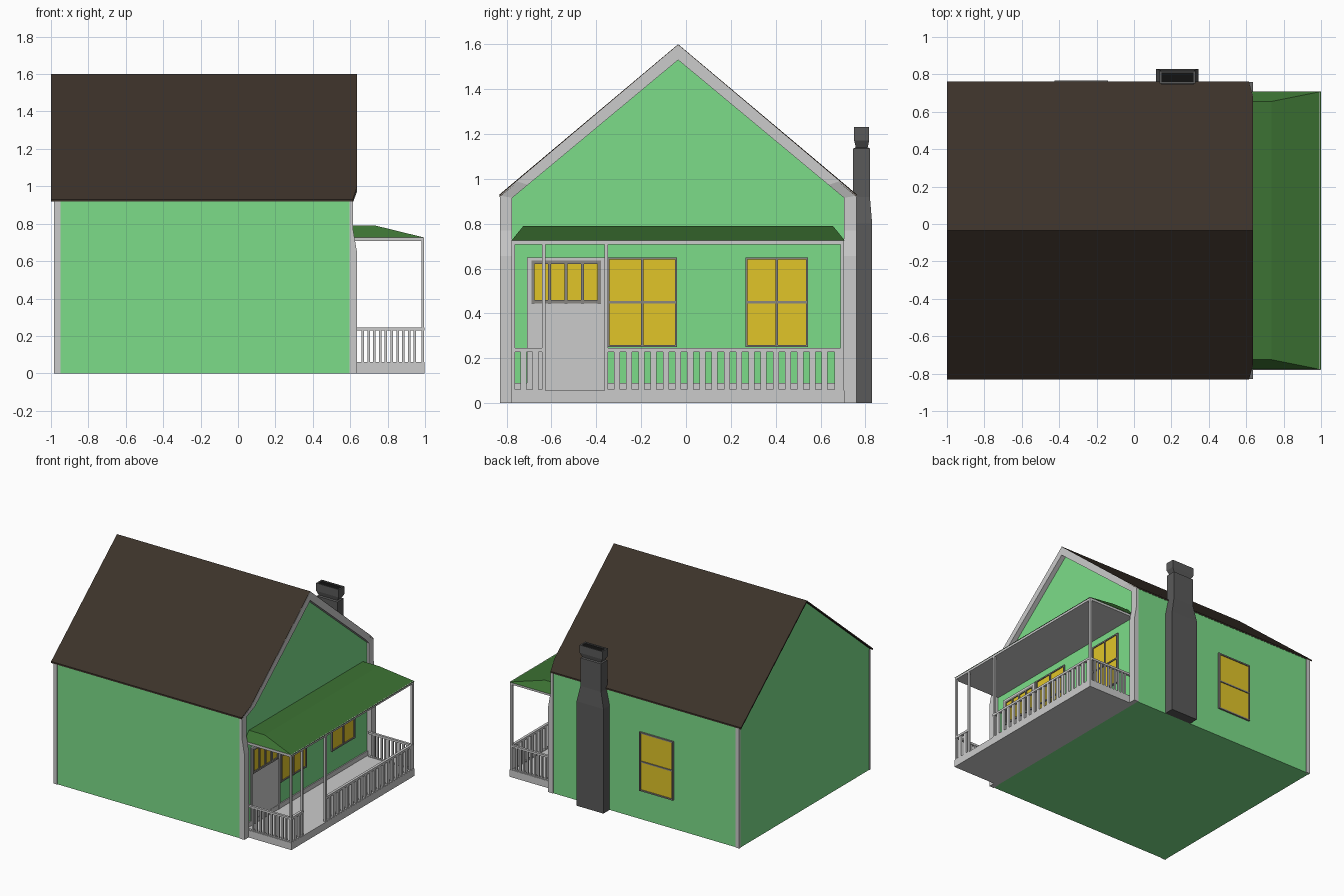
import bpy, bmesh
from mathutils import Vector

if "Cube" in bpy.data.objects:
    bpy.data.objects.remove(bpy.data.objects["Cube"])

C = -0.035          # y of the ridge line; house is symmetric about it


def material(name, rgb):
    m = bpy.data.materials.new(name)
    m.diffuse_color = (*rgb, 1)
    m.use_nodes = True
    m.node_tree.nodes["Principled BSDF"].inputs["Base Color"].default_value = m.diffuse_color
    return m


GREEN = material("wall_green", (0.20, 0.72, 0.25))
ROOF = material("roof_brown", (0.045, 0.032, 0.023))
PORCH = material("porch_roof_green", (0.045, 0.17, 0.033))
GLASS = material("lit_window", (0.75, 0.56, 0.022))
FRAME = material("window_frame", (0.25, 0.24, 0.22))
STONE = material("chimney_grey", (0.10, 0.10, 0.10))
BLACK = material("flue_black", (0.006, 0.006, 0.006))


def finish(name, bm, mat=None):
    bmesh.ops.recalc_face_normals(bm, faces=bm.faces)
    me = bpy.data.meshes.new(name)
    bm.to_mesh(me)
    bm.free()
    if mat:
        me.materials.append(mat)
    ob = bpy.data.objects.new(name, me)
    bpy.context.collection.objects.link(ob)
    return ob


def boxes(name, items, mat=None):
    """One object from several boxes (x0, x1, y0, y1, z0, z1)."""
    bm = bmesh.new()
    for x0, x1, y0, y1, z0, z1 in items:
        vs = bmesh.ops.create_cube(bm, size=1)["verts"]
        for v in vs:
            v.co = ((x0 + x1) / 2 + v.co.x * (x1 - x0),
                    (y0 + y1) / 2 + v.co.y * (y1 - y0),
                    (z0 + z1) / 2 + v.co.z * (z1 - z0))
    return finish(name, bm, mat)


def solid(name, polygon, offset, mat=None):
    """Extrude a flat polygon along an offset vector."""
    bm = bmesh.new()
    f = bm.faces.new([bm.verts.new(p) for p in polygon])
    r = bmesh.ops.extrude_face_region(bm, geom=[f], use_keep_orig=True)
    for v in r["geom"]:
        if isinstance(v, bmesh.types.BMVert):
            v.co += Vector(offset)
    return finish(name, bm, mat)


def loft(name, rings, mat=None):
    """Skin a series of four-point rings, capped at both ends."""
    bm = bmesh.new()
    rs = [[bm.verts.new(p) for p in r] for r in rings]
    for a, b in zip(rs, rs[1:]):
        for i in range(4):
            j = (i + 1) % 4
            bm.faces.new((a[i], a[j], b[j], b[i]))
    bm.faces.new(rs[0])
    bm.faces.new(rs[-1])
    return finish(name, bm, mat)


def window(name, axis, face, u0, u1, z0, z1, cols, rows, t=0.010):
    """Glass pane and frame bars on an x-facing or y-facing wall."""
    def place(a, b, c, d, depth):
        f = (face - 0.005, face + depth)
        return (*f, a, b, c, d) if axis == "x" else (a, b, *f, c, d)
    bars = [place(u0, u1, z0, z0 + t, 0.012), place(u0, u1, z1 - t, z1, 0.012)]
    for i in range(cols + 1):
        u = u0 + t / 2 + (u1 - u0 - t) * i / cols
        bars.append(place(u - t / 2, u + t / 2, z0, z1, 0.013))
    for i in range(1, rows):
        z = z0 + (z1 - z0) * i / rows
        bars.append(place(u0, u1, z - t / 2, z + t / 2, 0.0115))
    boxes(name + "_frame", bars, FRAME)
    boxes(name + "_glass", [place(u0 + .002, u1 - .002, z0 + .002, z1 - .002, 0.005)], GLASS)


# House body with gables
solid("house_body",
      [(-0.98, C + y, z) for y, z in
       ((-.79, 0), (.79, 0), (.79, .922), (0, 1.588), (-.79, .922))],
      (1.58, 0, 0), GREEN)

# Main roof, two thin slabs whose lower right corners follow the trim
for side, s in (("front", -1), ("back", 1)):
    solid("roof_" + side,
          [(-1, C + s * .797, .93), (.614, C + s * .797, .93),
           (.635, C + s * .72, .993), (.635, C, 1.6), (-1, C, 1.6)],
          (0, 0, -.012), ROOF)

# Gable trim running up one corner, over the ridge and down the other
stations = [(.795, 0, .74, 0, .635), (.795, .655, .74, .655, .635),
            (.795, .77, .74, .77, .615), (.795, .925, .74, .915, .615),
            (.72, .989, .67, .973, .637), (0, 1.597, 0, 1.53, .637)]
path = [(-a, b, -c, d, x) for a, b, c, d, x in stations]
path += [p for p in reversed(stations[:-1])]
loft("gable_trim", [[(x, C + yo, zo), (x, C + yi, zi), (.595, C + yi, zi), (.595, C + yo, zo)]
                    for yo, zo, yi, zi, x in path])

# Left corner boards
boxes("corner_boards", [(-.983, -.95, C + s * .788 - .007, C + s * .788 + .007, 0, .92)
                        for s in (-1, 1)])

# Windows
window("porch_window_left", "x", .60, -.35, -.04, .25, .65, 2, 2)
window("porch_window_right", "x", .60, .265, .545, .25, .65, 2, 2)
window("back_window", "y", C + .79, -.425, -.14, .22, .67, 1, 2)

# Door with surround, panel and four-pane light
boxes("door_surround", [(.595, .612, -.708, -.69, .05, .65), (.595, .612, -.378, -.36, .05, .65),
                        (.595, .612, -.69, -.378, .635, .65)])
boxes("door", [(.595, .606, -.69, -.378, .07, .45)])
window("door_light", "x", .60, -.69, -.38, .445, .635, 4, 1, .014)
boxes("baseboard", [(.595, .608, -.775, .705, .05, .09)])

# Porch floor and ceiling
boxes("porch_floor", [(.60, .998, -.78, .707, 0, .055)])
boxes("porch_ceiling", [(.60, .995, -.778, .705, .708, .727)])

# Porch roof: hipped ends, flat strip by the wall
bm = bmesh.new()
for s in (-1, 1):
    for x, y, z in ((.60, .743, .725), (1, .743, .725), (.60, .69, .79), (.735, .69, .79)):
        bm.verts.new((x, C + s * y, z))
bmesh.ops.convex_hull(bm, input=bm.verts)
bmesh.ops.dissolve_limit(bm, angle_limit=.01, verts=bm.verts, edges=bm.edges)
finish("porch_roof", bm, PORCH)

# Porch posts: two corners and two beside the opening
boxes("porch_posts", [(.98, .995, y - .008, y + .008, .05, .715)
                      for y in (-.77, -.635, -.355, .697)])

# Railings: rails plus evenly spaced balusters
front = []
for y0, y1, first, count in ((-.778, -.628, -.725, 2), (-.363, .705, -.308, 18)):
    front += [(.977, .997, y0, y1, .228, .245), (.977, .997, y0, y1, .045, .06)]
    front += [(.98, .995, first + .0545 * i - .0135, first + .0545 * i + .0135, .05, .235)
              for i in range(count)]
front.append((.98, .995, .662, .700, .05, .235))
boxes("long_railing", front)
for name, y in (("front_end_railing", -.768), ("back_end_railing", .695)):
    bars = [(.62, .99, y - .009, y + .009, .228, .244), (.62, .99, y - .009, y + .009, .045, .06)]
    bars += [(x - .0065, x + .0065, y - .006, y + .006, .05, .235)
             for x in (.667 + .031 * i for i in range(10))]
    boxes(name, bars)

# Chimney: stepped shaft with a flared cap and dark flue
levels = [(0, .118, .345, .745, .83), (.80, .118, .345, .745, .83),
          (.92, .145, .32, .745, .82), (1.135, .145, .32, .745, .82),
          (1.14, .155, .31, .757, .81), (1.17, .137, .328, .75, .817),
          (1.23, .137, .328, .75, .817), (1.23, .148, .317, .758, .809),
          (1.20, .148, .317, .758, .809)]
loft("chimney", [[(a, c, z), (b, c, z), (b, d, z), (a, d, z)] for z, a, b, c, d in levels], STONE)
boxes("chimney_flue", [(.146, .319, .757, .811, 1.195, 1.222)], BLACK)
